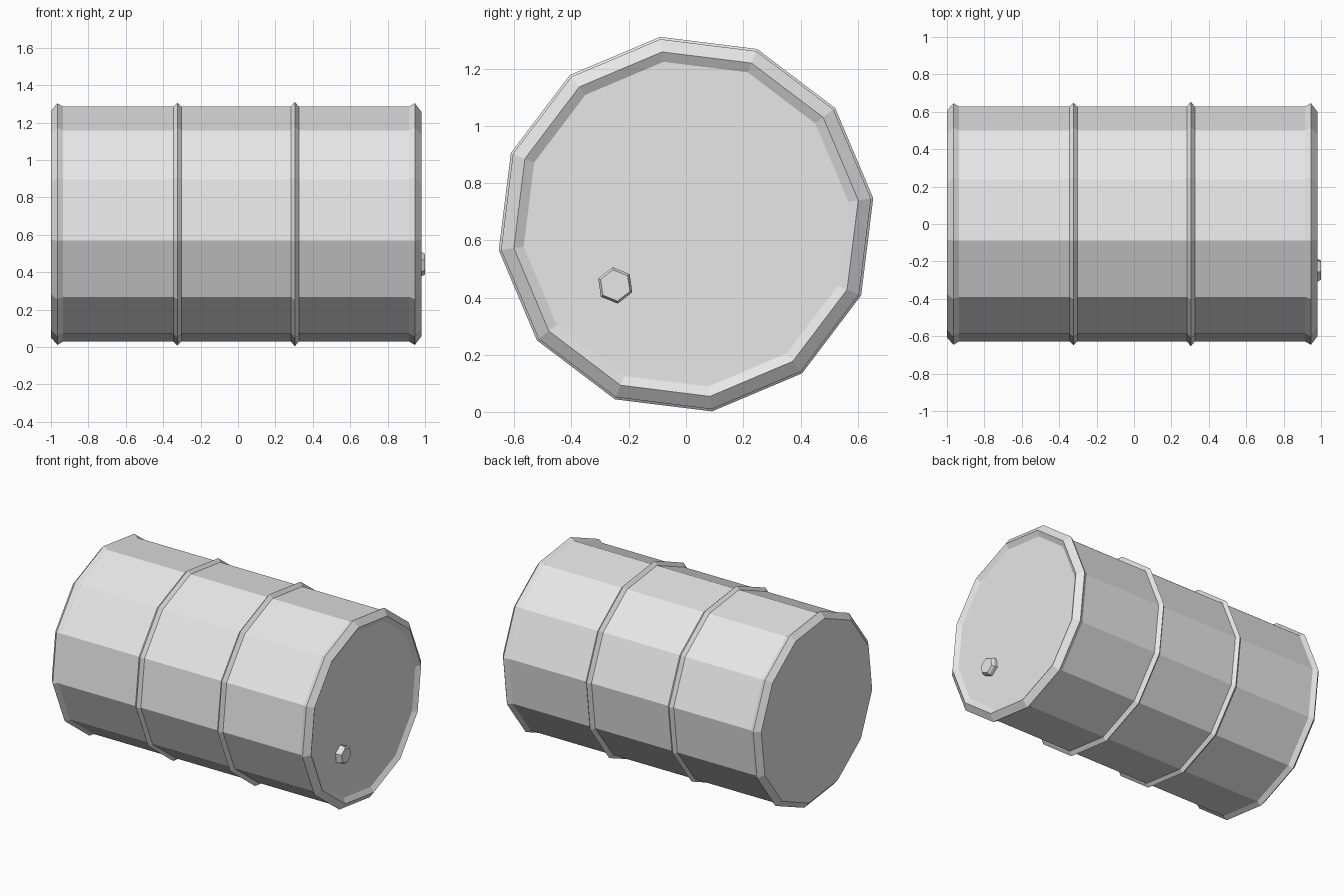
import bpy
import bmesh
from math import cos, sin, radians

cube = bpy.data.objects.get("Cube")
if cube:
    bpy.data.objects.remove(cube, do_unlink=True)

# Single painted metal colour
GREY = (0.8, 0.8, 0.8, 1.0)
metal = bpy.data.materials.new("light_grey_metal")
metal.use_nodes = True
metal.diffuse_color = GREY
metal.node_tree.nodes["Principled BSDF"].inputs["Base Color"].default_value = GREY


def lathe_x(name, profile, sides, turn, centre):
    """Sweep (x, radius) points round an axis parallel to x, capping both ends."""
    bm = bmesh.new()
    rings = []
    for x, radius in profile:
        ring = []
        for i in range(sides):
            a = radians(turn + i * 360 / sides)
            ring.append(bm.verts.new((x, centre[0] + radius * cos(a),
                                      centre[1] + radius * sin(a))))
        rings.append(ring)
    for r0, r1 in zip(rings, rings[1:]):
        for i in range(sides):
            j = (i + 1) % sides
            bm.faces.new((r0[i], r0[j], r1[j], r1[i]))
    bm.faces.new(rings[0])
    bm.faces.new(rings[-1])
    bmesh.ops.recalc_face_normals(bm, faces=bm.faces)
    mesh = bpy.data.meshes.new(name)
    bm.to_mesh(mesh)
    bm.free()
    mesh.materials.append(metal)
    obj = bpy.data.objects.new(name, mesh)
    bpy.context.collection.objects.link(obj)
    return obj


def hoop(x, peak):
    """Profile of a pointed reinforcing hoop."""
    return [(x - 0.021, BODY), (x, peak), (x + 0.021, BODY)]


BODY = 0.634

# Drum lying on its side: flat end, two hoops, recessed lid end
profile = [(-1.0, 0.612), (-0.966, 0.652), (-0.935, BODY)]
profile += hoop(-0.324, 0.655) + hoop(0.304, 0.66)
profile += [(0.915, BODY), (0.946, 0.652), (0.98, 0.607), (0.96, 0.572)]
lathe_x("drum_body", profile, 12, 7.9, (0.0, 0.657))

# Hexagonal bung on the lid
lathe_x("bung_cap", [(0.955, 0.064), (0.985, 0.064), (1.0, 0.055)],
        6, 38, (-0.247, 0.443))
